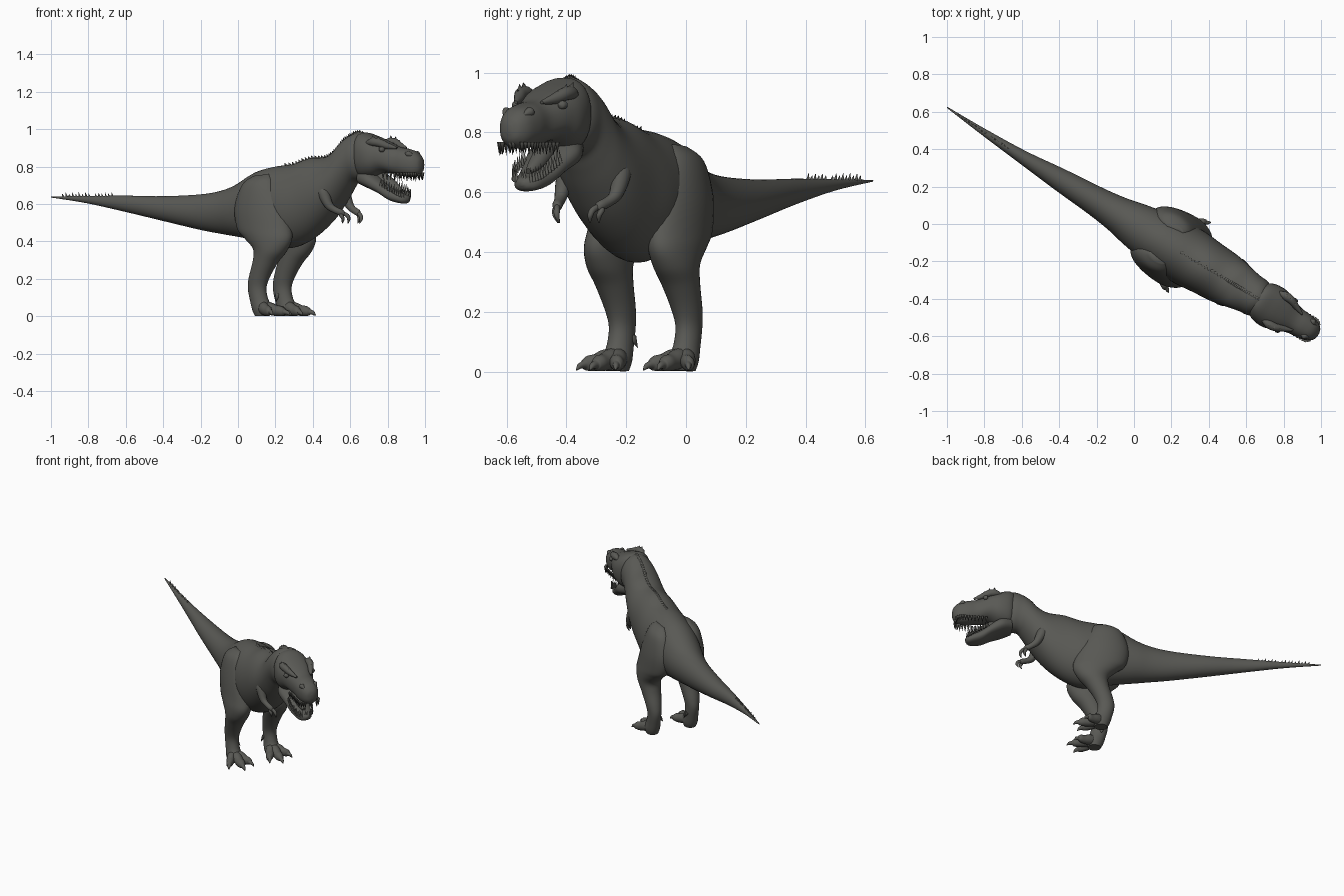
import bpy, bmesh, math
from mathutils import Vector

# Local frame: x = forward along the animal, y = its left side; whole model is turned about z
HEADING = math.radians(-31)
hide = bpy.data.materials.new("grey hide")
hide.diffuse_color = (0.1, 0.1, 0.09, 1)


def finish(name, bm, mirror):
    bmesh.ops.recalc_face_normals(bm, faces=bm.faces)
    me = bpy.data.meshes.new(name)
    bm.to_mesh(me)
    bm.free()
    me.materials.append(hide)
    ob = bpy.data.objects.new(name, me)
    bpy.context.collection.objects.link(ob)
    ob.rotation_euler.z = HEADING
    if mirror:
        m = ob.modifiers.new("mirror", 'MIRROR')
        m.use_axis = (False, True, False)
        m.use_mirror_merge = False
    bpy.ops.object.select_all(action='DESELECT')
    bpy.context.view_layer.objects.active = ob
    ob.select_set(True)
    bpy.ops.object.shade_smooth_by_angle(angle=math.radians(50))
    return ob


def spline(rows, steps):
    """Catmull-Rom through rows of numbers"""
    out = []
    for i in range(len(rows) - 1):
        a, b, c, d = rows[max(i - 1, 0)], rows[i], rows[i + 1], rows[min(i + 2, len(rows) - 1)]
        for k in range(steps):
            u = k / steps
            out.append([q + 0.5 * u * (r - p + u * (2*p - 5*q + 4*r - s + u * (3*(q - r) + s - p)))
                        for p, q, r, s in zip(a, b, c, d)])
    return out + [list(rows[-1])]


def loft(name, rows, mirror=False, n=32, steps=5, power=2.0):
    """rows: edge A (x, z), edge B (x, z), side offset, half width"""
    rows = spline(rows, steps)
    bm = bmesh.new()
    rings = []
    for xa, za, xb, zb, t, w in rows:
        ring = []
        for k in range(n):
            a = 2 * math.pi * k / n
            c, s = [math.copysign(abs(v) ** (2 / power), v) for v in (math.cos(a), math.sin(a))]
            ring.append(bm.verts.new(((xa + xb) / 2 + s * (xa - xb) / 2, t + c * max(w, 0.001),
                                      (za + zb) / 2 + s * (za - zb) / 2)))
        rings.append(ring)
    for r0, r1 in zip(rings, rings[1:]):
        for k in range(n):
            j = (k + 1) % n
            bm.faces.new((r0[k], r0[j], r1[j], r1[k]))
    bm.faces.new(rings[0])
    bm.faces.new(rings[-1])
    finish(name, bm, mirror)
    return rows


def tube(name, path, mirror=True, n=16):
    """path: x, y, z, radius"""
    rows = []
    for i, (x, y, z, r) in enumerate(path):
        p, q = path[max(i - 1, 0)], path[min(i + 1, len(path) - 1)]
        d = Vector((q[0] - p[0], q[2] - p[2])).normalized()
        rows.append((x - d.y * r, z + d.x * r, x + d.y * r, z - d.x * r, y, r))
    loft(name, rows, mirror, n, 4)


def cones(name, items, mirror=False, n=8):
    """items: base point, tip point, radius"""
    bm = bmesh.new()
    for base, tip, r in items:
        base, tip = Vector(base), Vector(tip)
        q = (tip - base).to_track_quat('Z', 'Y')
        ring = [bm.verts.new(base + q @ Vector((r * math.cos(2*math.pi*k/n), r * math.sin(2*math.pi*k/n), 0)))
                for k in range(n)]
        top = bm.verts.new(tip)
        for k in range(n):
            bm.faces.new((ring[k], ring[(k + 1) % n], top))
        bm.faces.new(ring[::-1])
    finish(name, bm, mirror)


# Tail, torso and neck: back profile, belly profile, half width
body = loft("body", [
    (-1.178, .641, -1.178, .635, .020, .003),
    (-.95, .643, -.95, .605, .008, .018),
    (-.70, .645, -.70, .558, 0, .036),
    (-.467, .642, -.467, .510, 0, .060),
    (-.233, .652, -.233, .462, 0, .080),
    (-.10, .672, -.10, .440, 0, .098),
    (0, .706, 0, .425, 0, .120),
    (.117, .770, .117, .405, 0, .140),
    (.233, .800, .233, .380, 0, .155),
    (.35, .815, .335, .365, 0, .160),
    (.45, .845, .455, .410, 0, .150),
    (.55, .852, .565, .495, 0, .142),
    (.61, .882, .645, .590, 0, .130),
    (.66, .935, .700, .670, 0, .118),
    (.71, .968, .735, .715, 0, .110),
    (.77, .984, .790, .725, 0, .102),
    (.85, .950, .850, .770, 0, .060)], n=40)

# Skull and upper snout
loft("head", [
    (.735, .955, .755, .770, 0, .060),
    (.79, .983, .795, .735, 0, .106),
    (.86, .965, .865, .742, 0, .118),
    (.93, .938, .925, .768, 0, .102),
    (1.00, .908, 1.00, .756, 0, .076),
    (1.06, .896, 1.06, .746, 0, .070),
    (1.11, .880, 1.11, .748, 0, .058),
    (1.14, .852, 1.14, .768, 0, .036),
    (1.15, .825, 1.15, .795, 0, .010)], power=2.3)

# Lower jaw and tongue
loft("lower_jaw", [
    (.79, .790, .775, .705, 0, .070),
    (.86, .770, .830, .685, 0, .096),
    (.92, .728, .900, .655, 0, .084),
    (.98, .682, .965, .617, 0, .066),
    (1.03, .658, 1.03, .603, 0, .050),
    (1.056, .648, 1.056, .608, 0, .030),
    (1.067, .635, 1.067, .622, 0, .008)], power=2.4)
tube("tongue", [(.87, 0, .755, .03), (.93, 0, .722, .032), (.98, 0, .688, .026), (1.02, 0, .668, .012)], False)

# Teeth along both jaws
upper, lower = [], []
for i in range(13):
    u = i / 12
    x = .945 + .185 * math.sin(u * math.pi / 2)
    y = .08 * math.cos(u * math.pi / 2) ** .45 + .006
    y = min(y, .066)
    upper.append(((x, y, .768), (x, y, .728 - .006 * (i % 2)), .008))
    x = .93 + .122 * math.sin(u * math.pi / 2)
    y = .064 * math.cos(u * math.pi / 2) ** .5 + .005
    z = .712 - .52 * (x - .93)
    lower.append(((x, y, z - .015), (x + .008, y, z + .03 + .005 * (i % 2)), .007))
cones("upper_teeth", upper, True)
cones("lower_teeth", lower, True)

# Brow ridges with horns, eyes and nostril bumps
tube("brow_ridge", [(.85, .085, .925, .008), (.89, .088, .932, .022), (.93, .085, .928, .022),
                    (.97, .070, .912, .018), (1.02, .050, .900, .006)])
cones("brow_horns", [((.90, .088, .94), (.895, .098, .968), .015), ((.93, .085, .935), (.928, .093, .962), .014),
                     ((.96, .074, .920), (.96, .08, .944), .012)], True)
tube("eye", [(.937, .093, .892, .002), (.943, .093, .892, .012), (.952, .091, .892, .014),
             (.961, .089, .892, .012), (.967, .087, .892, .002)])
tube("nostril_bump", [(1.07, .045, .872, .004), (1.09, .045, .868, .016), (1.115, .038, .858, .004)])

# Small scutes along neck, back and tail
spikes = []
for i, (x, z, _, _, t, _) in enumerate(body):
    if .30 < x < .80:
        spikes.append(((x, t, z - .01), (x - .014, t, z + .012), .013))
for i in range(16):
    x = -1.1 + i * .021
    h = .014 + .007 * (i % 2)
    if i != 9:
        spikes.append(((x, .02 * (-x - .7) / .48, .638), (x - .006, .02 * (-x - .7) / .48, .643 + h), .007))
cones("back_spikes", spikes)

# Thigh, shin and ankle: front profile, rear profile, side offset, half width
loft("leg", [
    (.25, .760, .15, .750, .090, .020),
    (.29, .720, .09, .700, .100, .060),
    (.35, .610, .05, .580, .105, .083),
    (.395, .480, .07, .470, .115, .084),
    (.405, .410, .12, .420, .125, .078),
    (.372, .345, .180, .362, .130, .071),
    (.318, .285, .180, .300, .130, .062),
    (.270, .210, .153, .210, .130, .050),
    (.250, .150, .145, .150, .130, .042),
    (.262, .090, .160, .080, .130, .043),
    (.290, .045, .175, .030, .130, .048),
    (.270, .003, .190, .001, .130, .038)], mirror=True)

# Three toes with claws per foot, and a small rear claw
for name, tx, ty in (("middle_toe", .405, .132), ("outer_toe", .348, .218), ("inner_toe", .368, .055)):
    path = []
    for u, z, r in ((0, .050, .034), (.3, .042, .034), (.52, .031, .029), (.68, .028, .027),
                    (.78, .023, .020), (.82, .023, .014), (.92, .018, .010), (1, .005, .002)):
        path.append((.215 + u * (tx - .215), .13 + u * (ty - .13), z, r))
    tube(name, path)
cones("rear_claw", [((.19, .095, .115), (.195, .07, .078), .014)], True)

# Short arms with two clawed fingers
tube("arm", [(.575, .085, .715, .020), (.592, .102, .675, .034), (.612, .108, .630, .029), (.636, .106, .588, .022),
             (.665, .096, .568, .018), (.698, .084, .553, .017), (.710, .080, .542, .008)])
for name, dx, dy in (("front_finger", .018, -.010), ("rear_finger", -.006, .010)):
    tube(name, [(.692, .084, .556, .010), (.704 + dx, .080 + dy, .540, .011), (.712 + dx, .075 + dy, .520, .009),
                (.704 + dx, .070 + dy, .497, .002)], n=12)
